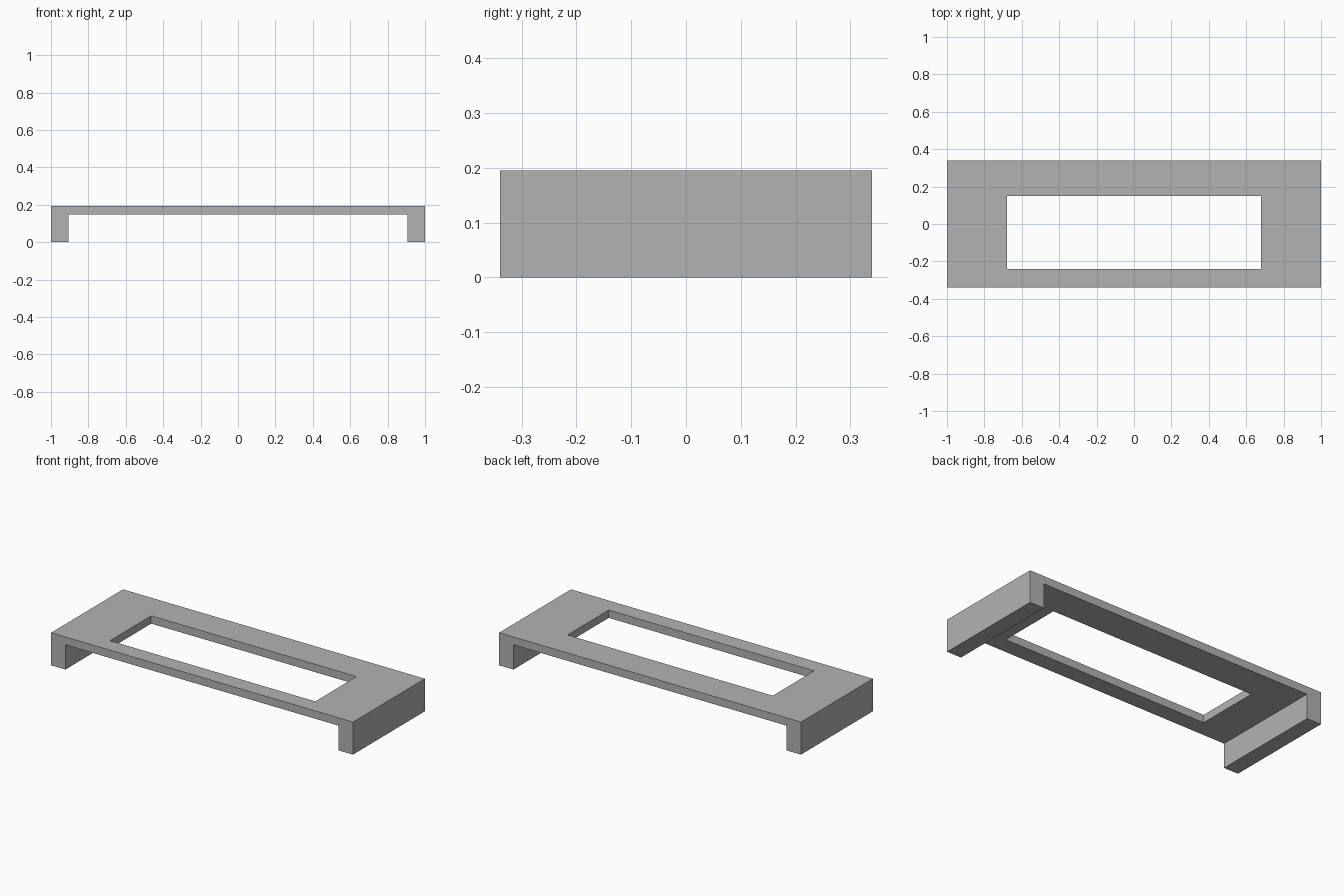
import bpy
import bmesh

cube = bpy.data.objects.get("Cube")
if cube:
    bpy.data.objects.remove(cube, do_unlink=True)

HEIGHT = 0.195
THICK = 0.047
LEG_X = 0.905
XS = [-1.0, -LEG_X, -0.68, 0.68, LEG_X, 1.0]
YS = [-0.34, -0.24, 0.15, 0.34]

grey = bpy.data.materials.new("plain grey")
grey.use_nodes = True
colour = (0.45, 0.45, 0.45, 1.0)
grey.diffuse_color = colour
grey.node_tree.nodes["Principled BSDF"].inputs["Base Color"].default_value = colour


def extrude_down(bm, faces, depth):
    """Extrude a region straight down and return its new bottom faces."""
    result = bmesh.ops.extrude_face_region(bm, geom=faces)["geom"]
    verts = [g for g in result if isinstance(g, bmesh.types.BMVert)]
    bmesh.ops.translate(bm, verts=verts, vec=(0, 0, -depth))
    return [g for g in result if isinstance(g, bmesh.types.BMFace)]


bm = bmesh.new()

# Top sheet of cells, leaving the rectangular window open
grid = [[bm.verts.new((x, y, HEIGHT)) for y in YS] for x in XS]
top = []
for i in range(len(XS) - 1):
    for j in range(len(YS) - 1):
        if (i, j) != (2, 1):
            top.append(bm.faces.new((grid[i][j], grid[i + 1][j],
                                     grid[i + 1][j + 1], grid[i][j + 1])))

# Copy of the top stays in place while the underside is pulled down
underside = extrude_down(bm, top, THICK)
if not all(f.is_valid for f in top):
    top = []
existing = [f for f in bm.faces if all(abs(v.co.z - HEIGHT) < 1e-5 for v in f.verts)]
if not existing:
    for i in range(len(XS) - 1):
        for j in range(len(YS) - 1):
            if (i, j) != (2, 1):
                bm.faces.new((grid[i][j], grid[i + 1][j],
                              grid[i + 1][j + 1], grid[i][j + 1]))

# End legs grow from the outer strips of the underside
feet = [f for f in underside if abs(f.calc_center_median().x) > LEG_X]
extrude_down(bm, feet, HEIGHT - THICK)
bmesh.ops.delete(bm, geom=[f for f in feet if f.is_valid], context="FACES_ONLY")

# Merge coplanar cells into clean flat faces
bmesh.ops.recalc_face_normals(bm, faces=bm.faces[:])
bmesh.ops.dissolve_limit(bm, angle_limit=0.01, verts=bm.verts[:], edges=bm.edges[:])
bmesh.ops.recalc_face_normals(bm, faces=bm.faces[:])

mesh = bpy.data.meshes.new("raised_frame")
bm.to_mesh(mesh)
bm.free()
mesh.materials.append(grey)
frame = bpy.data.objects.new("raised_frame", mesh)
bpy.context.collection.objects.link(frame)
